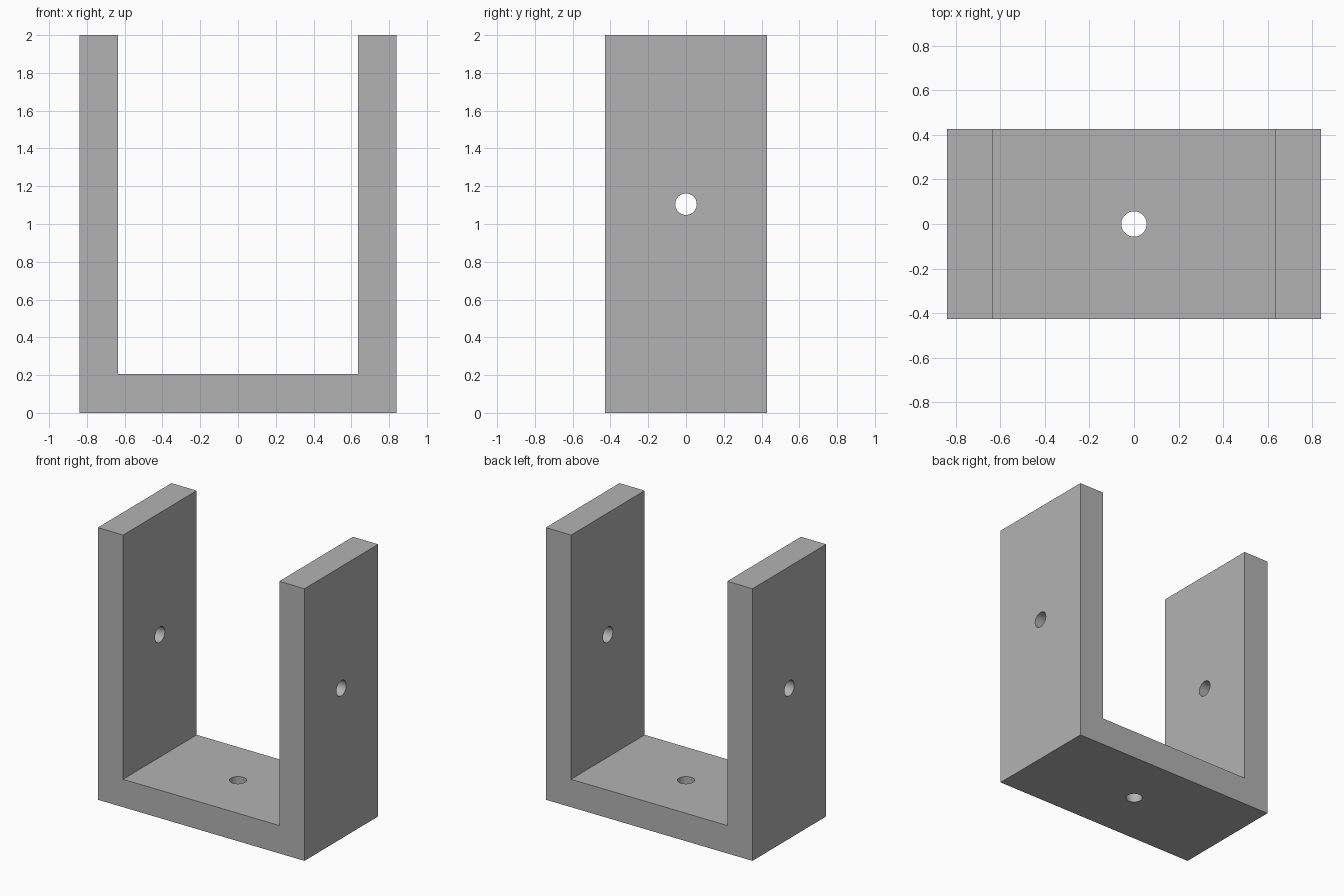
import bpy, bmesh, math

cube = bpy.data.objects.get("Cube")
if cube:
    bpy.data.objects.remove(cube, do_unlink=True)

WIDTH, DEPTH, HEIGHT = 1.68, 0.855, 2.0
WALL = 0.205
HOLE_RADIUS, SIDE_HOLE_Z = 0.057, 1.105

grey = bpy.data.materials.new("plain_grey")
grey.use_nodes = True
colour = (0.45, 0.45, 0.45, 1)
grey.diffuse_color = colour
grey.node_tree.nodes["Principled BSDF"].inputs["Base Color"].default_value = colour

# U-shaped bracket: profile extruded along its depth
outer = WIDTH / 2
inner = outer - WALL
profile = [(-outer, 0), (outer, 0), (outer, HEIGHT), (inner, HEIGHT),
           (inner, WALL), (-inner, WALL), (-inner, HEIGHT), (-outer, HEIGHT)]
bm = bmesh.new()
face = bm.faces.new([bm.verts.new((x, -DEPTH / 2, z)) for x, z in profile])
ext = bmesh.ops.extrude_face_region(bm, geom=[face])
verts = [g for g in ext["geom"] if isinstance(g, bmesh.types.BMVert)]
bmesh.ops.translate(bm, verts=verts, vec=(0, DEPTH, 0))
bmesh.ops.recalc_face_normals(bm, faces=bm.faces)
mesh = bpy.data.meshes.new("u_bracket")
bm.to_mesh(mesh)
bm.free()
mesh.materials.append(grey)
bracket = bpy.data.objects.new("u_bracket", mesh)
bpy.context.collection.objects.link(bracket)


def drill(name, location, length, rotation=(0, 0, 0)):
    """Cut a round bolt hole through the bracket."""
    bpy.ops.mesh.primitive_cylinder_add(vertices=48, radius=HOLE_RADIUS, depth=length,
                                        location=location, rotation=rotation)
    cutter = bpy.context.object
    cutter.name = name
    cutter.hide_render = True
    cutter.data.materials.append(grey)
    bpy.context.view_layer.objects.active = bracket
    mod = bracket.modifiers.new(name, "BOOLEAN")
    mod.operation = "DIFFERENCE"
    mod.solver = "EXACT"
    mod.object = cutter
    bpy.ops.object.modifier_apply(modifier=mod.name)
    bpy.data.objects.remove(cutter, do_unlink=True)


# Bolt holes through both arms and the base
drill("arm_holes", (0, 0, SIDE_HOLE_Z), WIDTH + 1, (0, math.pi / 2, 0))
drill("base_hole", (0, 0, WALL / 2), WALL * 3)

# Smooth hole walls with crisp outer edges
bpy.ops.object.select_all(action="DESELECT")
bracket.select_set(True)
bpy.context.view_layer.objects.active = bracket
bpy.ops.object.shade_smooth_by_angle(angle=math.radians(30))
